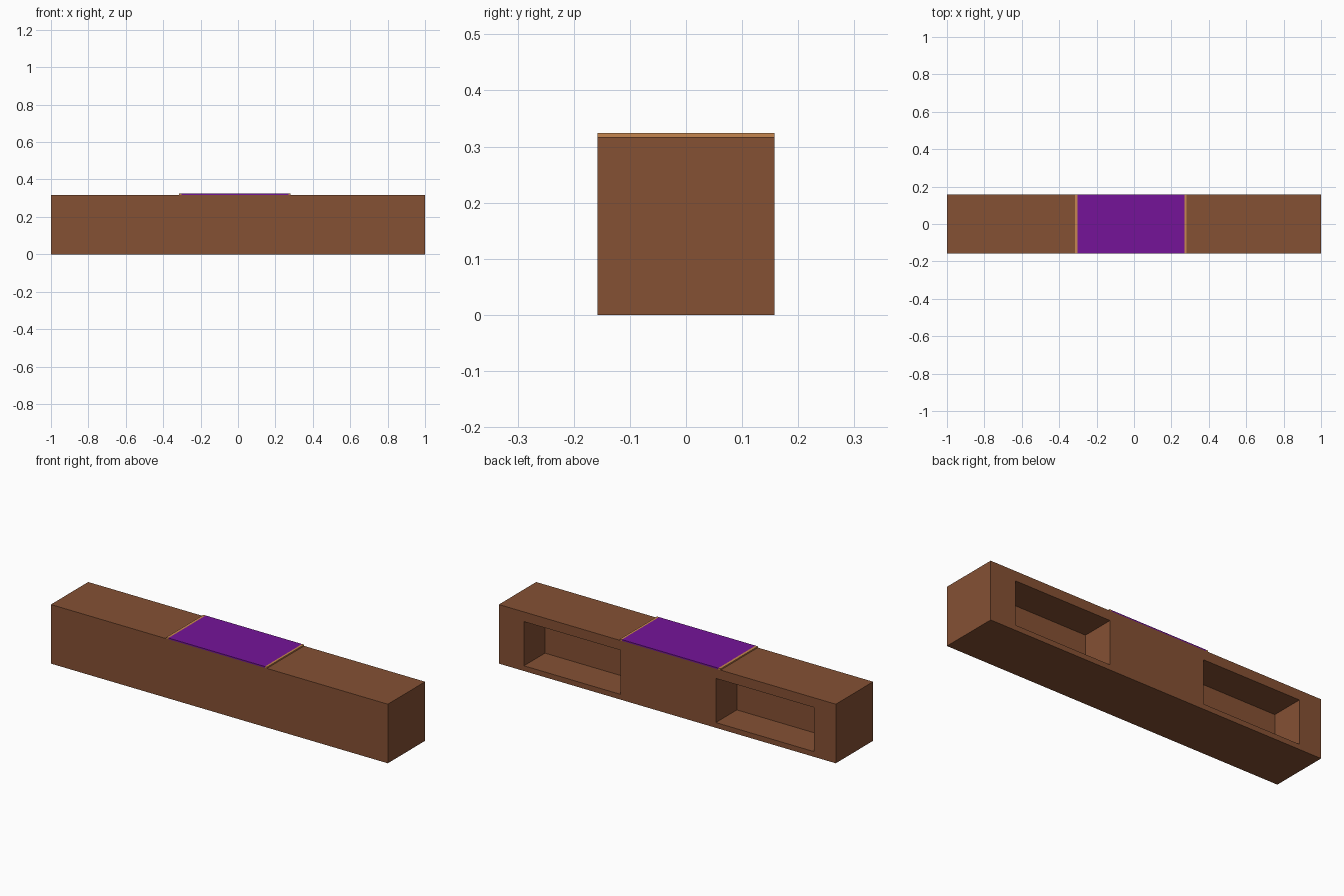
import bpy
import bmesh

if "Cube" in bpy.data.objects:
    bpy.data.objects.remove(bpy.data.objects["Cube"])


def material(name, rgb):
    m = bpy.data.materials.new(name)
    m.diffuse_color = (*rgb, 1.0)
    m.use_nodes = True
    m.node_tree.nodes["Principled BSDF"].inputs["Base Color"].default_value = m.diffuse_color
    return m


def box(name, x, y, z, mat=None):
    """Flat-shaded box from (min, max) ranges along each axis."""
    bm = bmesh.new()
    bmesh.ops.create_cube(bm, size=1.0)
    for v in bm.verts:
        for i, (lo, hi) in enumerate((x, y, z)):
            v.co[i] = hi if v.co[i] > 0 else lo
    me = bpy.data.meshes.new(name)
    bm.to_mesh(me)
    bm.free()
    ob = bpy.data.objects.new(name, me)
    bpy.context.collection.objects.link(ob)
    if mat:
        me.materials.append(mat)
    return ob


wood = material("wood", (0.235, 0.082, 0.034))
purple = material("purple_cloth", (0.178, 0.007, 0.318))
tan = material("tan_trim", (0.56, 0.24, 0.08))

D = 0.158           # half depth
H = 0.317           # counter height
TOP = (H, 0.324)    # thickness of the cloth runner

# Counter body
counter = box("counter", (-1, 1), (-D, D), (0, H), wood)

# Two open storage shelves recessed into the back
for name, x in (("left_shelf", (0.277, 0.851)), ("right_shelf", (-0.869, -0.288))):
    cutter = box(name + "_cutter", x, (-0.02, D + 0.1), (0.028, 0.265), wood)
    cutter.hide_render = True
    mod = counter.modifiers.new(name, 'BOOLEAN')
    mod.operation = 'DIFFERENCE'
    mod.solver = 'EXACT'
    mod.object = cutter
    bpy.context.view_layer.objects.active = counter
    bpy.ops.object.modifier_apply(modifier=mod.name)
    bpy.data.objects.remove(cutter)

# Cloth runner across the top with a trim strip at each end
box("runner", (-0.302, 0.27), (-D, D), TOP, purple)
box("runner_trim_left", (-0.316, -0.302), (-D, D), TOP, tan)
box("runner_trim_right", (0.27, 0.282), (-D, D), TOP, tan)
